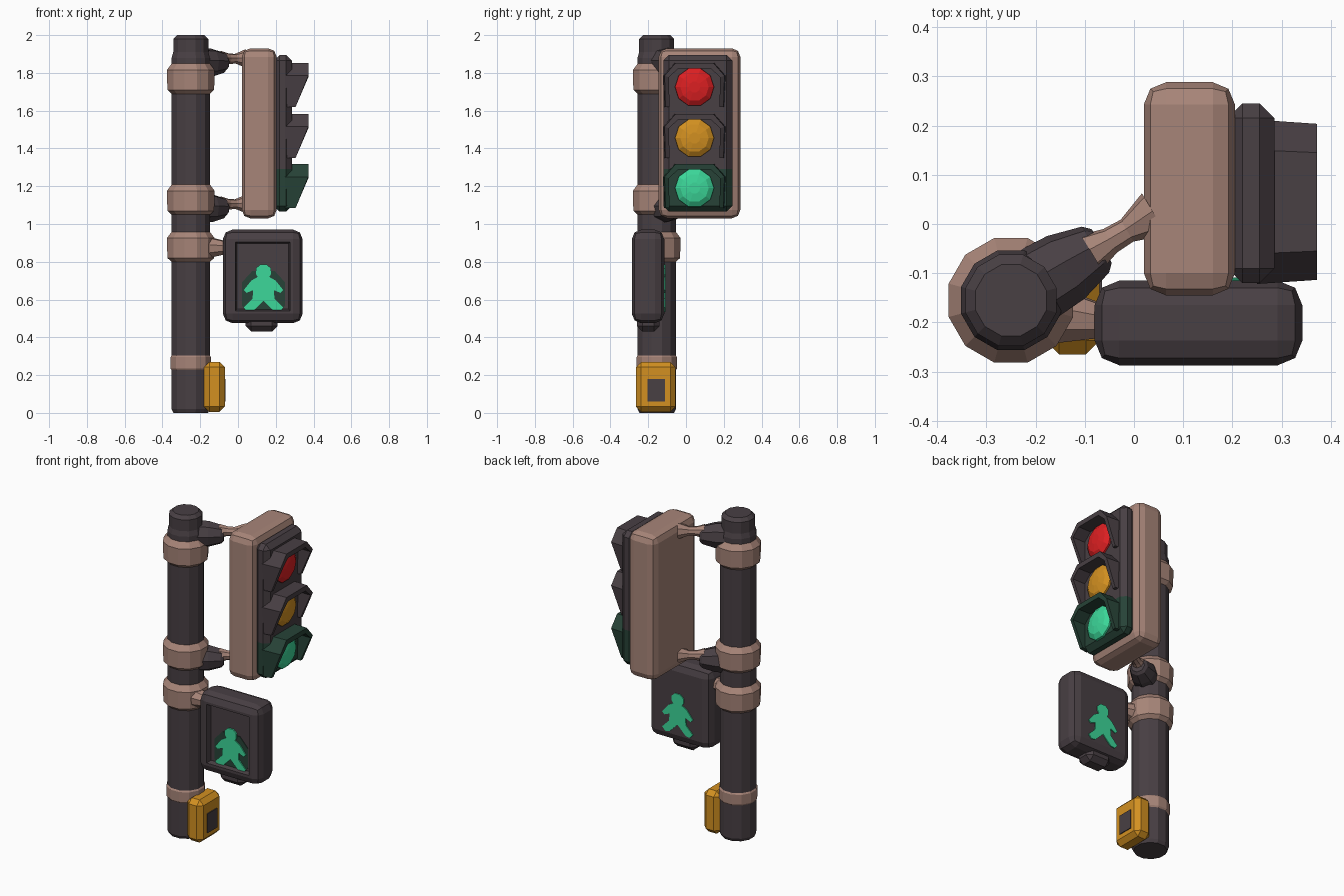
import bpy, bmesh, math
from mathutils import Vector

if "Cube" in bpy.data.objects:
    bpy.data.objects.remove(bpy.data.objects["Cube"])

def mat(name, rgb):
    m = bpy.data.materials.new(name)
    m.diffuse_color = (*rgb, 1)
    m.use_nodes = True
    m.node_tree.nodes["Principled BSDF"].inputs["Base Color"].default_value = m.diffuse_color
    return m

DARK = mat("charcoal metal", (0.065, 0.050, 0.057))
BROWN = mat("dusty brown", (0.39, 0.235, 0.19))
RED = mat("red lens", (0.72, 0.014, 0.016))
AMBER = mat("amber", (0.65, 0.28, 0.015))
GREEN = mat("bright green", (0.045, 0.68, 0.32))
DKGREEN = mat("dark green glow", (0.02, 0.055, 0.038))

def finish(bm, name, *mats):
    bmesh.ops.recalc_face_normals(bm, faces=bm.faces[:])
    me = bpy.data.meshes.new(name)
    bm.to_mesh(me)
    bm.free()
    for m in mats:
        me.materials.append(m)
    ob = bpy.data.objects.new(name, me)
    bpy.context.collection.objects.link(ob)
    return ob

def lathe(name, m, profile, origin, axis=(0, 0, 1), n=12):
    """Low-poly solid of revolution; profile = (radius, distance along axis)."""
    bm = bmesh.new()
    q = Vector((0, 0, 1)).rotation_difference(Vector(axis).normalized())
    rings = []
    for r, h in profile:
        rings.append([bm.verts.new(Vector(origin) + q @ Vector(
            (r * math.cos(math.tau * (i + .5) / n), r * math.sin(math.tau * (i + .5) / n), h)))
            for i in range(n)])
    for a, b in zip(rings, rings[1:]):
        for i in range(n):
            j = (i + 1) % n
            bm.faces.new((a[i], a[j], b[j], b[i]))
    bm.faces.new(rings[0])
    bm.faces.new(rings[-1])
    return finish(bm, name, m)

def box_bm(lo, hi, bevel=0.0, seg=2):
    bm = bmesh.new()
    bmesh.ops.create_cube(bm, size=1)
    lo, hi = Vector(lo), Vector(hi)
    for v in bm.verts:
        v.co = Vector([(lo[k] + hi[k]) / 2 + v.co[k] * (hi[k] - lo[k]) for k in range(3)])
    if bevel:
        bmesh.ops.bevel(bm, geom=bm.edges[:], offset=bevel, segments=seg, profile=0.5, affect='EDGES')
    return bm

def plate(name, m, pts, y, thick):
    """Thin outline in the XZ plane."""
    bm = bmesh.new()
    a = [bm.verts.new((x, y, z)) for x, z in pts]
    b = [bm.verts.new((x, y + thick, z)) for x, z in pts]
    bm.faces.new(a)
    bm.faces.new(b)
    for i in range(len(a)):
        j = (i + 1) % len(a)
        bm.faces.new((a[i], a[j], b[j], b[i]))
    return finish(bm, name, m)

# --- Pole and collars
PX, PY = -0.25, -0.155
lathe("pole", DARK, [(0.095, 0), (0.105, 0.02), (0.105, 1.88), (0.096, 1.91),
                     (0.096, 1.98), (0.075, 2.0)], (PX, PY, 0))
for i, z in enumerate((0.88, 1.13, 1.77)):
    lathe(f"collar_{i + 1}", BROWN, [(0.10, -0.085), (0.128, -0.06), (0.131, 0.045), (0.10, 0.085)],
          (PX, PY, z))
lathe("base_band", BROWN, [(0.104, 0.225), (0.111, 0.235), (0.111, 0.295), (0.104, 0.305)], (PX, PY, 0))

# --- Arms carrying the signal head
DIR = (0.25, 0.15, 0)
for i, z in enumerate((1.085, 1.855)):
    lathe(f"arm_{i + 1}", DARK, [(0.08, 0.05), (0.075, 0.13), (0.055, 0.20), (0.04, 0.215)],
          (PX, PY, z), DIR, 8)
    lathe(f"arm_neck_{i + 1}", BROWN, [(0.042, 0.19), (0.028, 0.235), (0.026, 0.275), (0.05, 0.34)],
          (PX, PY, z + 0.02), DIR, 8)

# --- Push button box at the foot
finish(box_bm((-0.18, -0.265, 0.005), (-0.07, -0.055, 0.27), 0.028, 1), "button_box", AMBER)
finish(box_bm((-0.08, -0.205, 0.06), (-0.065, -0.11, 0.18), 0.0), "push_button", DARK)

# --- Signal head: brown backing shell
finish(box_bm((0.02, -0.145, 1.03), (0.205, 0.288, 1.93), 0.045), "signal_shell", BROWN)

# --- Signal head: dark housing, lowest part tinted green
bm = box_bm((0.19, -0.12, 1.065), (0.285, 0.245, 1.895), 0.03, 1)
bmesh.ops.bisect_plane(bm, geom=bm.verts[:] + bm.edges[:] + bm.faces[:],
                       plane_co=(0, 0, 1.29), plane_no=(0, 0, 1))
for f in bm.faces:
    f.material_index = 1 if f.calc_center_median().z < 1.29 else 0
finish(bm, "signal_housing", DARK, DKGREEN)

# --- Lenses and visors
CY = 0.045
ARCH = [(-1, -0.105), (-1.03, 0.06), (-0.65, 0.128), (0.65, 0.128), (1.03, 0.06), (1, -0.105)]

def visor(name, m, cz):
    bm = bmesh.new()
    secs = []
    for u, w in ARCH:
        front = 0.372 if w > 0 else 0.305
        oy, iy = CY + u * 0.162, CY + u * 0.132
        oz = cz + w
        iz = oz - (0.03 if w > 0.1 else 0.008 if w > 0 else 0)
        secs.append([bm.verts.new(p) for p in
                     ((0.25, oy, oz), (front, oy + (CY - oy) * 0.05, oz),
                      (front, iy, iz), (0.25, iy, iz))])
    for a, b in zip(secs, secs[1:]):
        for i in range(4):
            j = (i + 1) % 4
            bm.faces.new((a[i], a[j], b[j], b[i]))
    bm.faces.new(secs[0])
    bm.faces.new(secs[-1])
    finish(bm, name, m)

for word, m, hood, cz in (("red", RED, DARK, 1.725), ("amber", AMBER, DARK, 1.455),
                          ("green", GREEN, DKGREEN, 1.19)):
    lathe(word + "_lens", m, [(0.105, 0.27), (0.103, 0.295), (0.075, 0.315), (0.03, 0.323)],
          (0, CY, cz), (1, 0, 0), 10)
    visor(word + "_visor", hood, cz)

# --- Pedestrian signal box with recessed front
bm = box_bm((-0.08, -0.287, 0.475), (0.342, -0.115, 0.97), 0.05)
bm.normal_update()
face = max((f for f in bm.faces if f.normal.y < -0.99), key=lambda f: f.calc_area())
bmesh.ops.inset_region(bm, faces=[face], thickness=0.022)
bmesh.ops.inset_region(bm, faces=[face], thickness=0.012, depth=-0.03)
finish(bm, "walk_signal_box", DARK)
finish(box_bm((0.04, -0.26, 0.43), (0.21, -0.14, 0.52), 0.03, 1), "walk_signal_foot", DARK)
lathe("walk_signal_bracket", BROWN, [(0.06, 0.09), (0.05, 0.13), (0.035, 0.19)],
      (PX, PY - 0.02, 0.875), (1, -0.12, 0), 8)

# --- Walking figure, mirrored from half an outline, on front and back
HALF = [(0.018, 0.785), (0.04, 0.765), (0.04, 0.735), (0.03, 0.72), (0.065, 0.70), (0.105, 0.65),
        (0.09, 0.635), (0.055, 0.65), (0.058, 0.605), (0.105, 0.558), (0.085, 0.535),
        (0.055, 0.54), (0.0, 0.595)]
FX = 0.135
figure = [(FX + x, z) for x, z in HALF] + [(FX - x, z) for x, z in reversed(HALF[:-1])]
glow = [(FX + x, z) for x, z in ((-0.115, 0.57), (-0.10, 0.548), (0.10, 0.548), (0.115, 0.57),
                                 (0.115, 0.69), (0.06, 0.75), (-0.06, 0.75), (-0.115, 0.69))]
plate("glow_panel", DKGREEN, glow, -0.261, 0.006)
plate("walking_figure_front", GREEN, figure, -0.268, 0.009)
plate("walking_figure_back", GREEN, figure, -0.117, 0.008)
